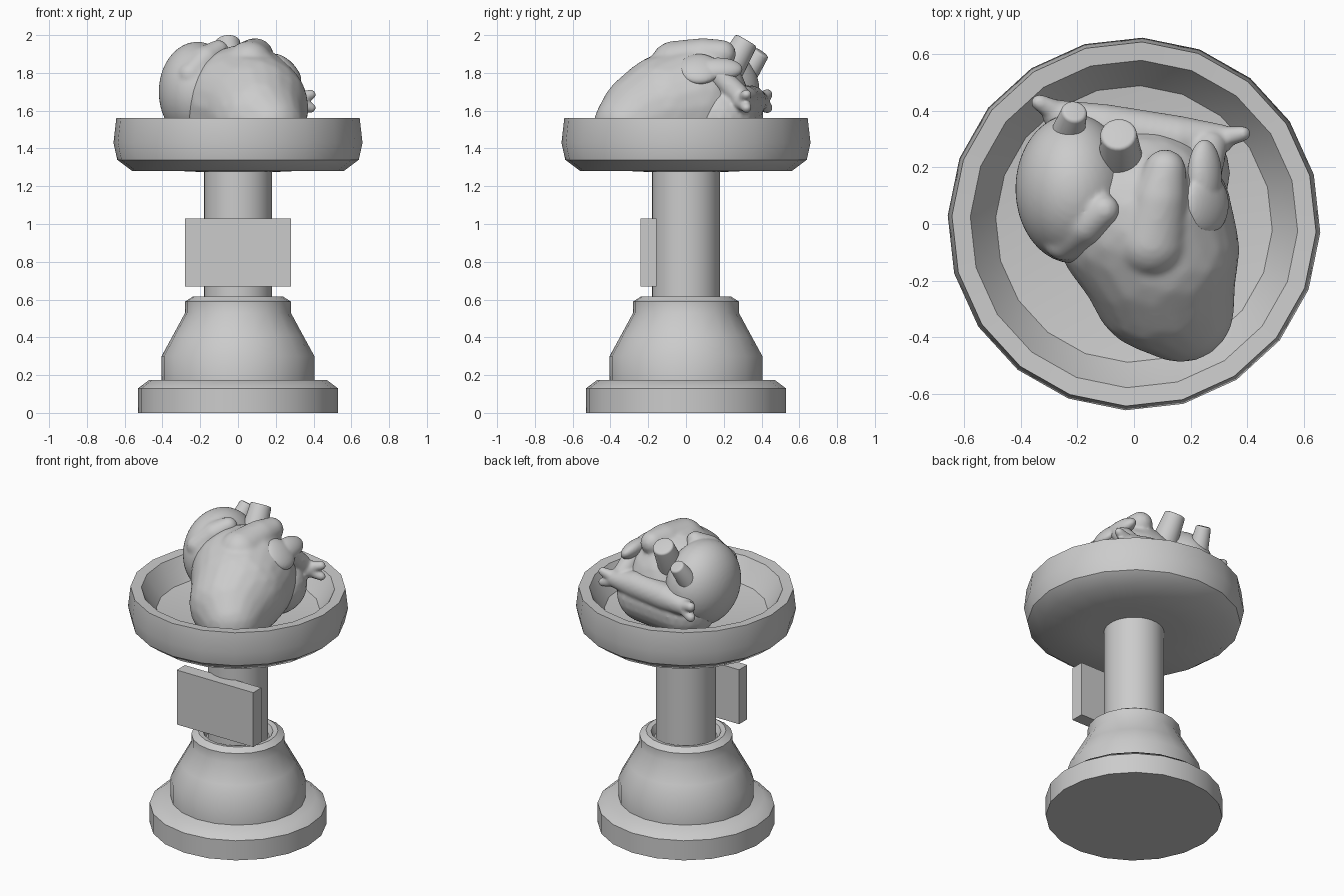
import bpy, bmesh, math
from mathutils import Vector, Matrix

cube = bpy.data.objects.get("Cube")
if cube:
    bpy.data.objects.remove(cube, do_unlink=True)

stone = bpy.data.materials.new("grey_stone")
stone.use_nodes = True
GREY = (0.6, 0.6, 0.6, 1)
stone.diffuse_color = GREY
stone.node_tree.nodes["Principled BSDF"].inputs["Base Color"].default_value = GREY


def finish(name, bm, smooth=True):
    """Turn a bmesh into a named, shaded object."""
    bmesh.ops.recalc_face_normals(bm, faces=bm.faces)
    mesh = bpy.data.meshes.new(name)
    bm.to_mesh(mesh)
    bm.free()
    mesh.materials.append(stone)
    obj = bpy.data.objects.new(name, mesh)
    bpy.context.collection.objects.link(obj)
    if smooth:
        bpy.ops.object.select_all(action="DESELECT")
        obj.select_set(True)
        bpy.context.view_layer.objects.active = obj
        bpy.ops.object.shade_smooth_by_angle(angle=math.radians(38))
    return obj


def lathe(name, profile, sides=20, turn=-2.6):
    """Revolve (radius, height) points around z; zero radius closes an end."""
    bm = bmesh.new()
    rings = []
    for r, z in profile:
        count = sides if r > 0 else 1
        angles = [math.radians(turn) + math.tau * i / sides for i in range(count)]
        rings.append([bm.verts.new((r * math.cos(a), r * math.sin(a), z)) for a in angles])
    for low, high in zip(rings, rings[1:]):
        for i in range(sides):
            j = (i + 1) % sides
            quad = [low[i % len(low)], low[j % len(low)], high[j % len(high)], high[i % len(high)]]
            bm.faces.new(list(dict.fromkeys(quad)))
    return finish(name, bm)


def sweep(bm, *points, steps=8):
    """Run a ball of changing radius along (x, y, z, radius) points."""
    for a, b in zip(points, points[1:]):
        for i in range(steps + 1):
            x, y, z, r = Vector(a).lerp(Vector(b), i / steps)
            bmesh.ops.create_icosphere(bm, subdivisions=3, radius=r,
                                       matrix=Matrix.Translation((x, y, z)))


def ellipsoid(bm, centre, radii, tilt=0):
    matrix = (Matrix.Translation(centre) @ Matrix.Rotation(math.radians(tilt), 4, "Y")
              @ Matrix.Diagonal((*radii, 1)))
    bmesh.ops.create_icosphere(bm, subdivisions=4, radius=1, matrix=matrix)


def flesh(name, bm, voxel=0.013, rounds=7):
    """Fuse overlapping volumes into one soft surface."""
    obj = finish(name, bm, smooth=False)
    fuse = obj.modifiers.new("fuse", "REMESH")
    fuse.mode = "VOXEL"
    fuse.voxel_size = voxel
    fuse.use_smooth_shade = True
    soften = obj.modifiers.new("soften", "SMOOTH")
    soften.factor = 0.5
    soften.iterations = rounds
    return obj


def stump(name, start, end, r_start, r_end):
    """Cut vessel with a flat end."""
    start, end = Vector(start), Vector(end)
    axis = end - start
    bm = bmesh.new()
    matrix = (Matrix.Translation((start + end) / 2)
              @ axis.to_track_quat("Z", "Y").to_matrix().to_4x4())
    bmesh.ops.create_cone(bm, cap_ends=True, segments=24, radius1=r_start,
                          radius2=r_end, depth=axis.length, matrix=matrix)
    rim = [e for e in bm.edges if all((v.co - end).length < r_end * 1.05 for v in e.verts)]
    bmesh.ops.bevel(bm, geom=rim, offset=0.012, segments=3, affect="EDGES", profile=0.5)
    return finish(name, bm)


# Pedestal
lathe("base_disc", [(0, 0), (0.53, 0), (0.53, 0.13), (0.47, 0.175), (0, 0.175)])
lathe("base_cone", [(0, 0.16), (0.405, 0.16), (0.405, 0.3), (0.345, 0.41), (0.28, 0.53),
                    (0.28, 0.59), (0.24, 0.615), (0.21, 0.61), (0.19, 0.57), (0, 0.57)])
lathe("column", [(0, 0.55), (0.18, 0.55), (0.18, 1.3), (0, 1.3)], sides=32)

# Bowl
lathe("bowl", [(0, 1.285), (0.19, 1.275), (0.3, 1.28), (0.56, 1.28), (0.64, 1.34),
               (0.66, 1.43), (0.645, 1.56), (0.58, 1.555), (0.54, 1.49), (0.49, 1.42),
               (0.3, 1.395), (0, 1.39)])

# Plaque
bm = bmesh.new()
bmesh.ops.create_cube(bm, size=1, matrix=Matrix.Translation((0, -0.198, 0.85))
                      @ Matrix.Diagonal((0.56, 0.085, 0.36, 1)))
finish("plaque", bm, smooth=False)

# Heart ventricles, with the trunk rising from the top
bm = bmesh.new()
sweep(bm, (0.03, 0.02, 1.63, 0.32), (0.08, -0.09, 1.61, 0.295),
      (0.1, -0.2, 1.56, 0.26), (0.165, -0.3, 1.52, 0.19))
sweep(bm, (0.06, -0.06, 1.84, 0.13), (0.09, 0.09, 1.885, 0.1), (0.11, 0.19, 1.9, 0.075))
flesh("ventricles", bm)

# Rear chamber with forked veins at both ends
bm = bmesh.new()
sweep(bm, (-0.27, 0.385, 1.65, 0.055), (-0.1, 0.34, 1.65, 0.085),
      (0.15, 0.3, 1.65, 0.085), (0.3, 0.3, 1.65, 0.055))
sweep(bm, (-0.15, 0.22, 1.56, 0.19), (0.15, 0.18, 1.56, 0.19))
sweep(bm, (0.25, 0.17, 1.79, 0.06), (0.27, 0.27, 1.69, 0.06))
for dz in (0.035, -0.035):
    sweep(bm, (0.28, 0.3, 1.65, 0.045), (0.385, 0.32, 1.65 + dz, 0.028))
    sweep(bm, (-0.25, 0.385, 1.65, 0.045), (-0.335, 0.43, 1.65 + dz, 0.03))
flesh("rear_chamber", bm, voxel=0.01, rounds=6)

# Large side chamber with its ear-shaped flap
bm = bmesh.new()
ellipsoid(bm, (-0.215, 0.125, 1.7), (0.205, 0.265, 0.265))
sweep(bm, (-0.25, -0.06, 1.79, 0.07), (-0.17, 0, 1.87, 0.075), (-0.105, 0.05, 1.92, 0.055))
flesh("right_chamber", bm, voxel=0.011)

# Small flap on the other side
bm = bmesh.new()
ellipsoid(bm, (0.255, 0.07, 1.82), (0.045, 0.11, 0.105), tilt=-45)
ellipsoid(bm, (0.25, 0.17, 1.82), (0.05, 0.13, 0.07), tilt=-45)
flesh("left_flap", bm, voxel=0.008, rounds=4)

# Cut vessels
stump("main_artery", (-0.04, 0.16, 1.7), (-0.055, 0.32, 1.972), 0.09, 0.064)
stump("upper_vein", (-0.25, 0.27, 1.72), (-0.21, 0.4, 1.91), 0.07, 0.045)
